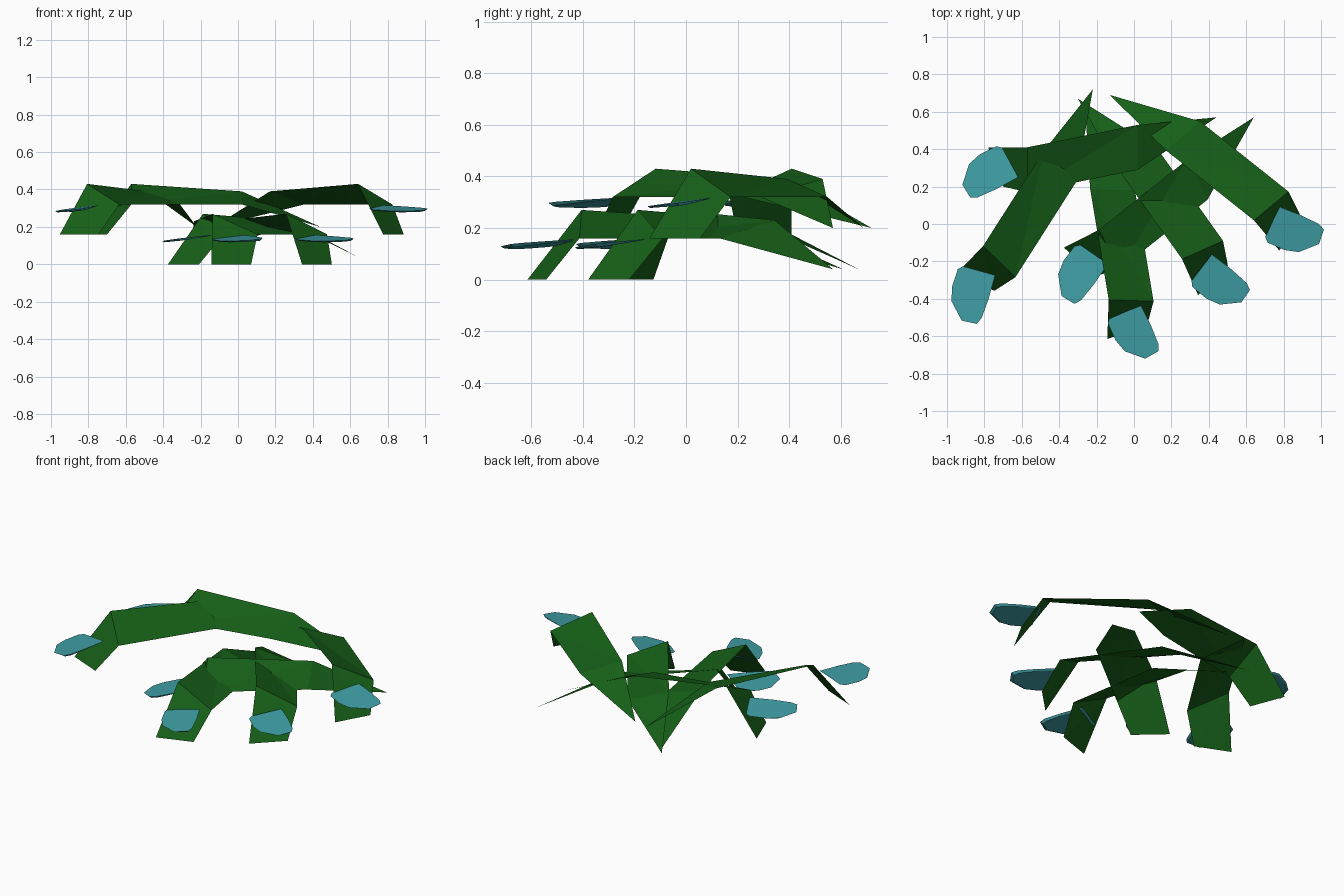
import bpy
from math import radians
from mathutils import Matrix, Vector

if "Cube" in bpy.data.objects:
    bpy.data.objects.remove(bpy.data.objects["Cube"])


def material(name, color):
    m = bpy.data.materials.new(name)
    m.diffuse_color = color
    m.use_nodes = True
    m.node_tree.nodes["Principled BSDF"].inputs["Base Color"].default_value = m.diffuse_color
    return m


GREEN = material("leaf_green", (0.008, 0.115, 0.009, 1))
TEAL = material("pad_teal", (0.05, 0.35, 0.38, 1))


def add_mesh(name, verts, faces, mat, matrix):
    me = bpy.data.meshes.new(name)
    me.from_pydata([matrix @ Vector(v) for v in verts], [], faces)
    me.materials.append(mat)
    me.update()
    ob = bpy.data.objects.new(name, me)
    bpy.context.collection.objects.link(ob)


# Bent leaf strip: root point, middle row, bend row, tip row (high side, low side)
LEAF = [(0, 0, 0.04),
        (-0.42, -0.04, 0.23), (-0.42, -0.28, 0.16),
        (-1.01, -0.16, 0.27), (-1.01, -0.40, 0.16),
        (-1.22, -0.16, 0.0), (-1.14, -0.37, 0.0)]
LEAF_FACES = [(0, 1, 2), (1, 3, 4), (1, 4, 2), (3, 5, 6), (3, 6, 4)]

# Pad outline, seen from above on the forward-facing leaf
PAD = [(-0.13, 0.07), (0.03, 0.15), (0.09, 0.03), (0.13, -0.07), (0.13, -0.11),
       (0.06, -0.15), (-0.05, -0.11), (-0.10, -0.05), (-0.14, 0.04)]


def pad_mesh():
    n = len(PAD)
    top = [(x, y, 0.139 + 0.13 * (0.6 * x + 0.8 * y)) for x, y in PAD]
    bottom = [(0.9 * x, 0.9 * y, z - 0.006 - 0.07 * max(0, x - 0.04))
              for x, y, z in top]
    faces = [tuple(reversed(range(n))), tuple(range(n, 2 * n))]
    faces += [(i, (i + 1) % n, n + (i + 1) % n, n + i) for i in range(n)]
    return top + bottom, faces


PAD_VERTS, PAD_FACES = pad_mesh()

# name, root x, root y, height, turn in degrees, pad x, pad y
LEAVES = [
    ("upper_left_back", 0.44, 0.57, 0.16, 0, -0.77, 0.275),
    ("upper_left_front", -0.22, 0.72, 0.16, 46, -0.865, -0.365),
    ("upper_right", -0.13, 0.69, 0.16, 130, 0.845, -0.035),
    ("lower_left", 0.64, 0.57, 0.0, 27, -0.285, -0.26),
    ("lower_centre", -0.26, 0.61, 0.0, 88, 0.0, -0.57),
    ("lower_right", -0.30, 0.67, 0.0, 114, 0.455, -0.31),
]

for name, x, y, z, turn, px, py in LEAVES:
    leaf_at = Matrix.Translation((x, y, z)) @ Matrix.Rotation(radians(turn), 4, 'Z')
    add_mesh(name + "_leaf", LEAF, LEAF_FACES, GREEN, leaf_at)
    pad_at = Matrix.Translation((px, py, z)) @ Matrix.Rotation(radians(turn - 88), 4, 'Z')
    add_mesh(name + "_pad", PAD_VERTS, PAD_FACES, TEAL, pad_at)
